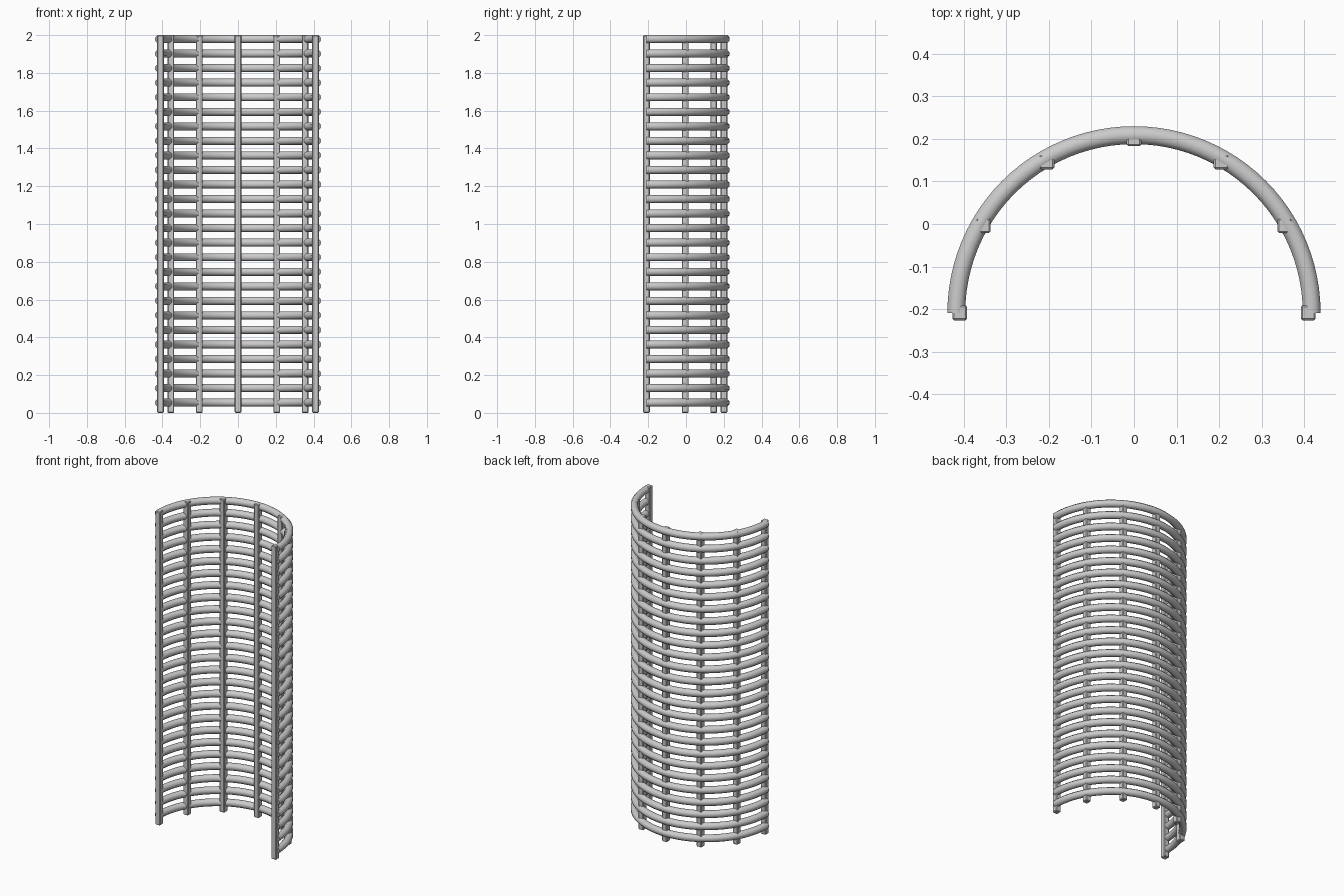
import bpy, bmesh, math
from mathutils import Vector

if "Cube" in bpy.data.objects:
    bpy.data.objects.remove(bpy.data.objects["Cube"])

CY = -0.209          # centre of the half circle in y
RING_R = 0.418       # centreline radius of the hoops
TUBE = 0.021         # half thickness of a hoop
ROD_R = 0.41         # radius on which the upright rods stand
ROD = 0.035          # rod width
HOOPS = 26

grey = bpy.data.materials.new("grey metal")
grey.diffuse_color = (0.6, 0.6, 0.6, 1)
grey.use_nodes = True
grey.node_tree.nodes["Principled BSDF"].inputs["Base Color"].default_value = grey.diffuse_color


def finish(name, bm):
    bmesh.ops.recalc_face_normals(bm, faces=bm.faces)
    me = bpy.data.meshes.new(name)
    bm.to_mesh(me)
    bm.free()
    me.materials.append(grey)
    ob = bpy.data.objects.new(name, me)
    bpy.context.collection.objects.link(ob)
    return ob


def hoop(name, z, sides=8, steps=48):
    """Half-circle tube with closed ends."""
    bm = bmesh.new()
    r = TUBE / math.cos(math.pi / sides)
    rows = []
    for i in range(steps + 1):
        a = math.pi * i / steps
        row = []
        for j in range(sides):
            t = 2 * math.pi * (j + 0.5) / sides
            d = RING_R + r * math.cos(t)
            row.append(bm.verts.new((d * math.cos(a), CY + d * math.sin(a),
                                     z + r * math.sin(t))))
        rows.append(row)
    for p, q in zip(rows, rows[1:]):
        for j in range(sides):
            k = (j + 1) % sides
            bm.faces.new((p[j], p[k], q[k], q[j])).smooth = True
    bm.faces.new(rows[0])
    bm.faces.new(rows[-1])
    ob = finish(name, bm)
    bpy.ops.object.select_all(action='DESELECT')
    ob.select_set(True)
    bpy.context.view_layer.objects.active = ob
    bpy.ops.object.shade_smooth_by_angle(angle=math.radians(50))


def rod(name, x, y):
    """Upright square rod with softened edges."""
    bm = bmesh.new()
    bmesh.ops.create_cube(bm, size=1)
    bmesh.ops.scale(bm, vec=Vector((ROD, ROD, 2)), verts=bm.verts)
    bmesh.ops.translate(bm, vec=Vector((x, y, 1)), verts=bm.verts)
    bmesh.ops.bevel(bm, geom=bm.edges[:], offset=0.004, segments=1,
                    affect='EDGES')
    finish(name, bm)


# Stack of horizontal hoops
for i in range(HOOPS):
    hoop(f"hoop_{i + 1}", 0.054 + (2 - TUBE - 0.054) * i / (HOOPS - 1))

# Upright rods every 30 degrees along the inside
for i in range(7):
    a = math.radians(30 * i)
    rod(f"upright_rod_{i + 1}", ROD_R * math.cos(a), CY + ROD_R * math.sin(a))
